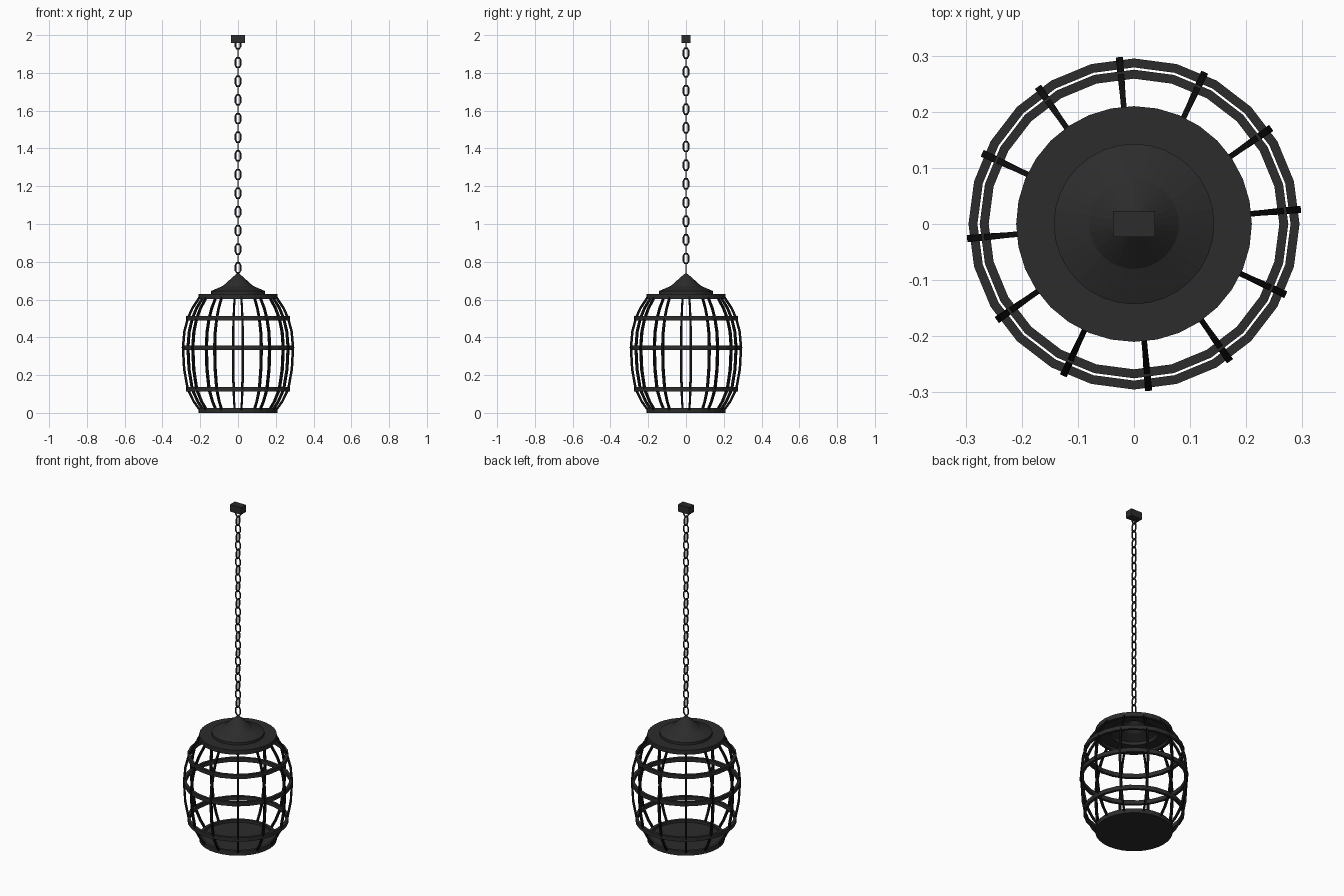
import bpy, bmesh
from math import sin, cos, pi, radians
from mathutils import Vector, Matrix

if "Cube" in bpy.data.objects:
    bpy.data.objects.remove(bpy.data.objects["Cube"])


def material(name, v):
    m = bpy.data.materials.new(name)
    m.diffuse_color = (v, v, v, 1)
    m.use_nodes = True
    m.node_tree.nodes["Principled BSDF"].inputs["Base Color"].default_value = m.diffuse_color
    return m


IRON = material("dark_iron", 0.025)
BLACK = material("black_iron", 0.005)


def finish(name, bm, mat):
    bmesh.ops.remove_doubles(bm, verts=bm.verts, dist=1e-5)
    bmesh.ops.recalc_face_normals(bm, faces=bm.faces)
    me = bpy.data.meshes.new(name)
    bm.to_mesh(me)
    bm.free()
    me.materials.append(mat)
    ob = bpy.data.objects.new(name, me)
    bpy.context.collection.objects.link(ob)
    return ob


def lathe(name, profile, sides, closed=True):
    """Spin a closed (r, z) outline around the z axis."""
    bm = bmesh.new()
    vs = [bm.verts.new((r, 0, z)) for r, z in profile]
    es = [bm.edges.new((vs[i], vs[i + 1])) for i in range(len(vs) - 1)]
    if closed:
        es.append(bm.edges.new((vs[-1], vs[0])))
    bmesh.ops.spin(bm, geom=vs + es, cent=(0, 0, 0), axis=(0, 0, 1),
                   angle=2 * pi, steps=sides, use_duplicate=False)
    return finish(name, bm, IRON)


def bridge(bm, a, b):
    n = len(a)
    for i in range(n):
        bm.faces.new((a[i], a[(i + 1) % n], b[(i + 1) % n], b[i]))


# Floor dish with a raised lip
lathe("floor_plate", [(0, 0), (0.21, 0), (0.21, 0.027), (0.193, 0.027),
                      (0.193, 0.012), (0, 0.012)], 32, closed=False)

# Hollow roof: rim, step and flared cone
lathe("roof", [(0, 0.74), (0.012, 0.733), (0.08, 0.672), (0.143, 0.645),
               (0.143, 0.63), (0.21, 0.63), (0.21, 0.603), (0.193, 0.603),
               (0.193, 0.618), (0.13, 0.618), (0.13, 0.636), (0.076, 0.66),
               (0, 0.725)], 32, closed=False)

# Flat hoops
for name, z, r in (("lower_hoop", 0.125, 0.275), ("middle_hoop", 0.346, 0.295),
                   ("upper_hoop", 0.50, 0.275)):
    h = 0.012
    lathe(name, [(r, z - h), (r, z + h), (r - 0.016, z + h), (r - 0.016, z - h)], 24)

# Twelve bowed bars: radius, height, half width
BAR = [(0.20, 0.012, 0.005), (0.235, 0.06, 0.005), (0.267, 0.125, 0.006),
       (0.286, 0.23, 0.0065), (0.2925, 0.346, 0.0065), (0.285, 0.43, 0.006),
       (0.267, 0.50, 0.0055), (0.242, 0.555, 0.005), (0.20, 0.618, 0.005)]
for k in range(12):
    bm = bmesh.new()
    prev = None
    for i, (r, z, w) in enumerate(BAR):
        p, q = BAR[max(i - 1, 0)], BAR[min(i + 1, len(BAR) - 1)]
        t = Vector((q[0] - p[0], q[1] - p[1])).normalized()
        nx, nz = t.y * 0.006, -t.x * 0.006
        ring = [bm.verts.new((r + s * nx, u * w, z + s * nz))
                for s, u in ((1, 1), (1, -1), (-1, -1), (-1, 1))]
        if prev:
            bridge(bm, prev, ring)
        else:
            bm.faces.new(ring)
        prev = ring
    bm.faces.new(prev)
    bm.transform(Matrix.Rotation(radians(5 + 30 * k), 4, 'Z'))
    finish(f"cage_bar_{k + 1}", bm, BLACK)

# Chain of alternating oval links
WIRE, HALF_W, STRAIGHT = 0.0045, 0.0135, 0.0145
for k in range(25):
    bm = bmesh.new()
    rings = []
    for j in range(8):
        a = (j // 4) * pi + (j % 4) * pi / 3
        off = STRAIGHT if j < 4 else -STRAIGHT
        c = Vector((HALF_W * cos(a), 0, off + HALF_W * sin(a)))
        d = Vector((cos(a), 0, sin(a)))
        rings.append([bm.verts.new(c + WIRE * (d * cos(b) + Vector((0, sin(b), 0))))
                      for b in (i * pi / 3 for i in range(6))])
    for j in range(8):
        bridge(bm, rings[j], rings[(j + 1) % 8])
    if k % 2:
        bm.transform(Matrix.Rotation(pi / 2, 4, 'Z'))
    bm.transform(Matrix.Translation((0, 0, 0.768 + k * 0.0494)))
    finish(f"chain_link_{k + 1}", bm, IRON)

# Ceiling block
bm = bmesh.new()
bmesh.ops.create_cube(bm, size=1)
bm.transform(Matrix.Translation((0, 0, 1.979)) @ Matrix.Diagonal((0.074, 0.046, 0.042, 1)))
finish("ceiling_block", bm, IRON)
